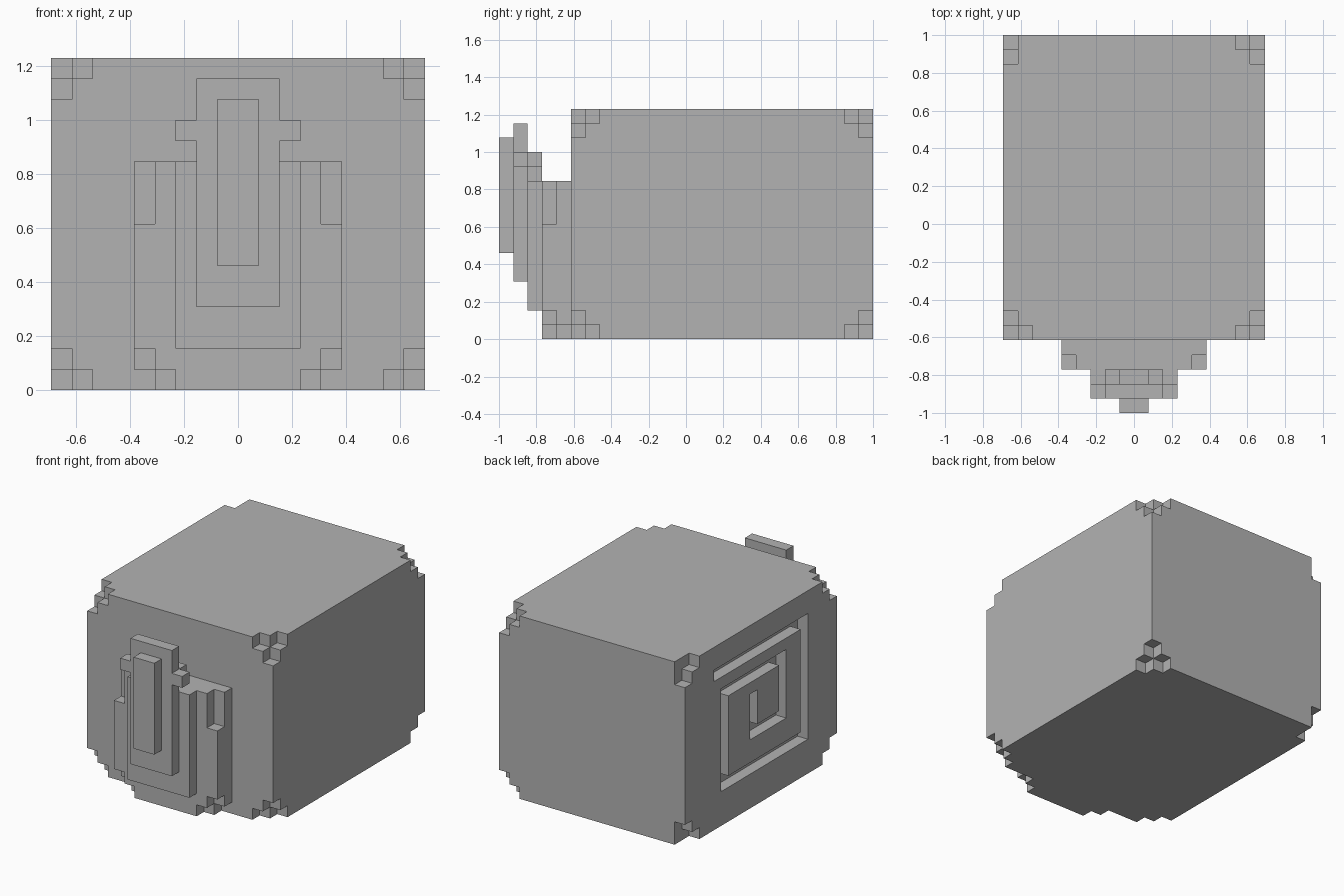
import bpy
import bmesh
from itertools import product
from mathutils import Vector

if "Cube" in bpy.data.objects:
    bpy.data.objects.remove(bpy.data.objects["Cube"], do_unlink=True)

UNIT = 1 / 13  # edge length of one block

grey = bpy.data.materials.new("plain_grey")
grey.use_nodes = True
colour = (0.45, 0.45, 0.45, 1)
grey.diffuse_color = colour
grey.node_tree.nodes["Principled BSDF"].inputs["Base Color"].default_value = colour


def block(x, y, z):
    """Cells of a box given as (low, high) block ranges."""
    return set(product(range(*x), range(*y), range(*z)))


def mirrored(cells):
    """Cells together with their reflection across x = 0."""
    return cells | {(-1 - x, y, z) for x, y, z in cells}


def notch(corner, inward, steps):
    """Corner cell plus its neighbours along the chosen axes."""
    cells = {corner}
    for axis in steps:
        cell = list(corner)
        cell[axis] += inward[axis]
        cells.add(tuple(cell))
    return cells


def build(name, cells):
    """Skin the cells with outer faces and merge the flat areas."""
    bm = bmesh.new()
    verts = {}

    def vert(p):
        if p not in verts:
            verts[p] = bm.verts.new(Vector(p) * UNIT)
        return verts[p]

    for cell in sorted(cells):
        for axis, side in product(range(3), (0, 1)):
            near = list(cell)
            near[axis] += 2 * side - 1
            if tuple(near) in cells:
                continue
            loop = []
            for a, b in ((0, 0), (1, 0), (1, 1), (0, 1)):
                p = list(cell)
                p[axis] += side
                p[(axis + 1) % 3] += a
                p[(axis + 2) % 3] += b
                loop.append(vert(tuple(p)))
            bm.faces.new(loop if side else loop[::-1])
    bmesh.ops.dissolve_limit(bm, angle_limit=0.02, verts=bm.verts[:], edges=bm.edges[:])
    bmesh.ops.triangulate(bm, faces=[f for f in bm.faces if len(f.verts) > 4])
    mesh = bpy.data.meshes.new(name)
    bm.to_mesh(mesh)
    bm.free()
    mesh.materials.append(grey)
    bpy.context.collection.objects.link(bpy.data.objects.new(name, mesh))


# Body with stepped corners
body = block((-9, 9), (-8, 13), (0, 16))
for (x, dx), (y, dy), (z, dz) in product(((-9, 1), (8, -1)), ((-8, 1), (12, -1)), ((0, 1), (15, -1))):
    steps = (1, 2) if x < 0 and y > 0 else (0, 1, 2)
    body -= notch((x, y, z), (dx, dy, dz), steps)

# Square spiral groove in one flank: (y range, z range) of each run
for y, z in (
    ((-4, 9), (13, 14)), ((-4, -3), (3, 14)), ((-4, 8), (3, 4)), ((7, 8), (3, 12)),
    ((-1, 8), (11, 12)), ((-1, 0), (6, 12)), ((-1, 4), (6, 7)), ((3, 4), (6, 10)),
):
    body -= block((-9, -8), y, z)
build("body", body)

# Front base with cut shoulders and stepped lower corners
base = block((-5, 5), (-10, -8), (0, 11))
base -= mirrored(block((4, 5), (-10, -9), (8, 11)))
base -= mirrored(notch((4, -10, 0), (-1, 1, 1), (0, 1, 2)))
build("front_base", base)

# Layers stacked forward, with a short side bar
build("front_plate", block((-3, 3), (-11, -10), (2, 11)) | block((-1, 1), (-11, -10), (11, 12))
      | mirrored(block((1, 2), (-11, -10), (12, 13))))
build("front_panel", block((-2, 2), (-12, -11), (4, 15)) | mirrored(block((2, 3), (-12, -11), (12, 13))))
build("front_ridge", block((-1, 1), (-13, -12), (6, 14)))
